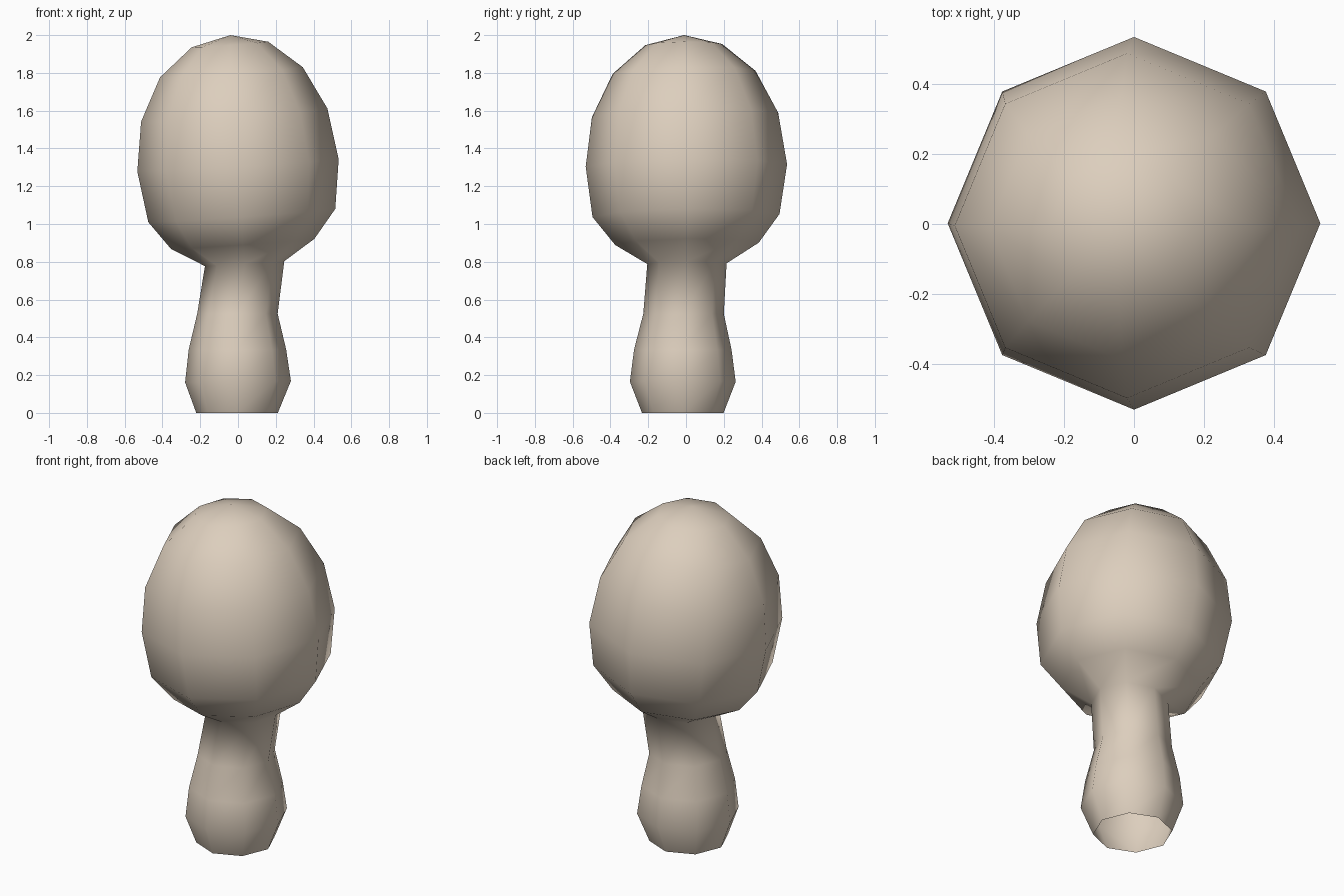
import bpy, bmesh, math

if "Cube" in bpy.data.objects:
    bpy.data.objects.remove(bpy.data.objects["Cube"])

SIDES = 8

# Leaning profile: centre x, y, z, radius, rise toward +x, rise toward +y
RINGS = [
    (-.005, -.017, 0, .216, 0, 0),
    (0, -.017, .165, .28, .004, 0),
    (-.003, -.017, .335, .258, 0, 0),
    (-.003, -.013, .525, .213, 0, 0),
    (.035, .005, .79, .21, .013, .002),
    (.025, .005, .895, .38, .027, .006),
    (.02, 0, 1.045, .495, .035, .008),
    (0, .002, 1.31, .533, .032, .006),
    (-.02, -.005, 1.577, .493, .035, .012),
    (-.035, -.01, 1.803, .378, .027, .008),
    (-.043, -.012, 1.95, .203, .015, .003),
]
TOP = (-.04, -.01, 2.0)

mat = bpy.data.materials.new("warm beige")
mat.diffuse_color = (.72, .62, .51, 1)
mat.use_nodes = True
mat.node_tree.nodes["Principled BSDF"].inputs["Base Color"].default_value = mat.diffuse_color

bm = bmesh.new()


def add_ring(cx, cy, cz, r, tx, ty):
    ring = []
    for i in range(SIDES):
        a = math.tau * i / SIDES
        c, s = math.cos(a), math.sin(a)
        ring.append(bm.verts.new((cx + r * c, cy + r * s, cz + tx * c + ty * s)))
    return ring


# Trunk and crown are one continuous skin, open at the bottom
rings = [add_ring(*r) for r in RINGS]
for low, high in zip(rings, rings[1:]):
    for i in range(SIDES):
        j = (i + 1) % SIDES
        bm.faces.new((low[i], low[j], high[j], high[i]))

# Crown tip
tip = bm.verts.new(TOP)
for i in range(SIDES):
    bm.faces.new((rings[-1][i], rings[-1][(i + 1) % SIDES], tip))

for f in bm.faces:
    f.smooth = True

mesh = bpy.data.meshes.new("round_tree")
bm.to_mesh(mesh)
bm.free()
mesh.materials.append(mat)
tree = bpy.data.objects.new("round_tree", mesh)
bpy.context.collection.objects.link(tree)
